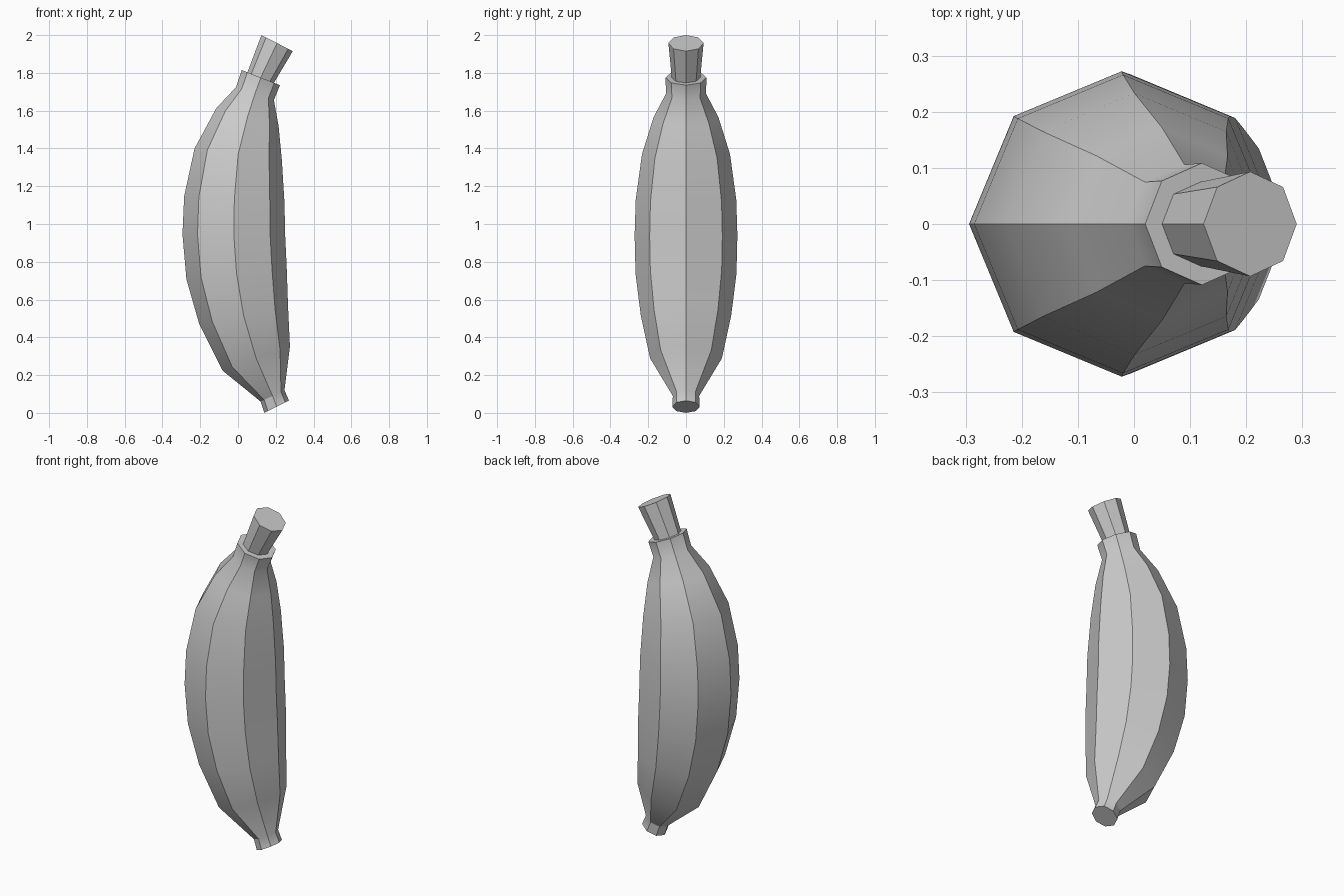
import bpy, bmesh, math
from mathutils import Vector

if "Cube" in bpy.data.objects:
    bpy.data.objects.remove(bpy.data.objects["Cube"])

SIDES = 8


def loft(name, rings):
    """Skin octagonal rings, each given by its outer and inner curve points in XZ."""
    bm = bmesh.new()
    loops = []
    for xl, zl, xr, zr in rings:
        left, right = Vector((xl, 0, zl)), Vector((xr, 0, zr))
        mid, arm = (left + right) / 2, (right - left) / 2
        side = Vector((0, arm.length, 0))
        angles = [math.tau * i / SIDES for i in range(SIDES)]
        loops.append([bm.verts.new(mid + arm * math.cos(a) + side * math.sin(a))
                      for a in angles])
    for low, high in zip(loops, loops[1:]):
        for i in range(SIDES):
            j = (i + 1) % SIDES
            bm.faces.new((low[i], low[j], high[j], high[i]))
    bm.faces.new(loops[0][::-1])
    bm.faces.new(loops[-1])
    bmesh.ops.recalc_face_normals(bm, faces=bm.faces)
    mesh = bpy.data.meshes.new(name)
    bm.to_mesh(mesh)
    bm.free()
    obj = bpy.data.objects.new(name, mesh)
    bpy.context.collection.objects.link(obj)
    bpy.context.view_layer.objects.active = obj
    obj.select_set(True)
    bpy.ops.object.shade_smooth_by_angle(angle=math.radians(30))
    return obj


loft("banana", [
    # blossom tip
    (0.14, 0.0, 0.27, 0.065),
    (0.12, 0.06, 0.246, 0.12),
    # curved fruit
    (-0.083, 0.225, 0.275, 0.352),
    (-0.205, 0.47, 0.265, 0.56),
    (-0.273, 0.707, 0.258, 0.765),
    (-0.294, 0.946, 0.25, 0.935),
    (-0.285, 1.147, 0.246, 1.113),
    (-0.23, 1.40, 0.232, 1.34),
    (-0.115, 1.613, 0.215, 1.518),
    # neck and flared collar
    (-0.01, 1.725, 0.19, 1.656),
    (0.02, 1.815, 0.222, 1.735),
    # stem
    (0.05, 1.803, 0.19, 1.747),
    (0.124, 2.0, 0.29, 1.915),
])
